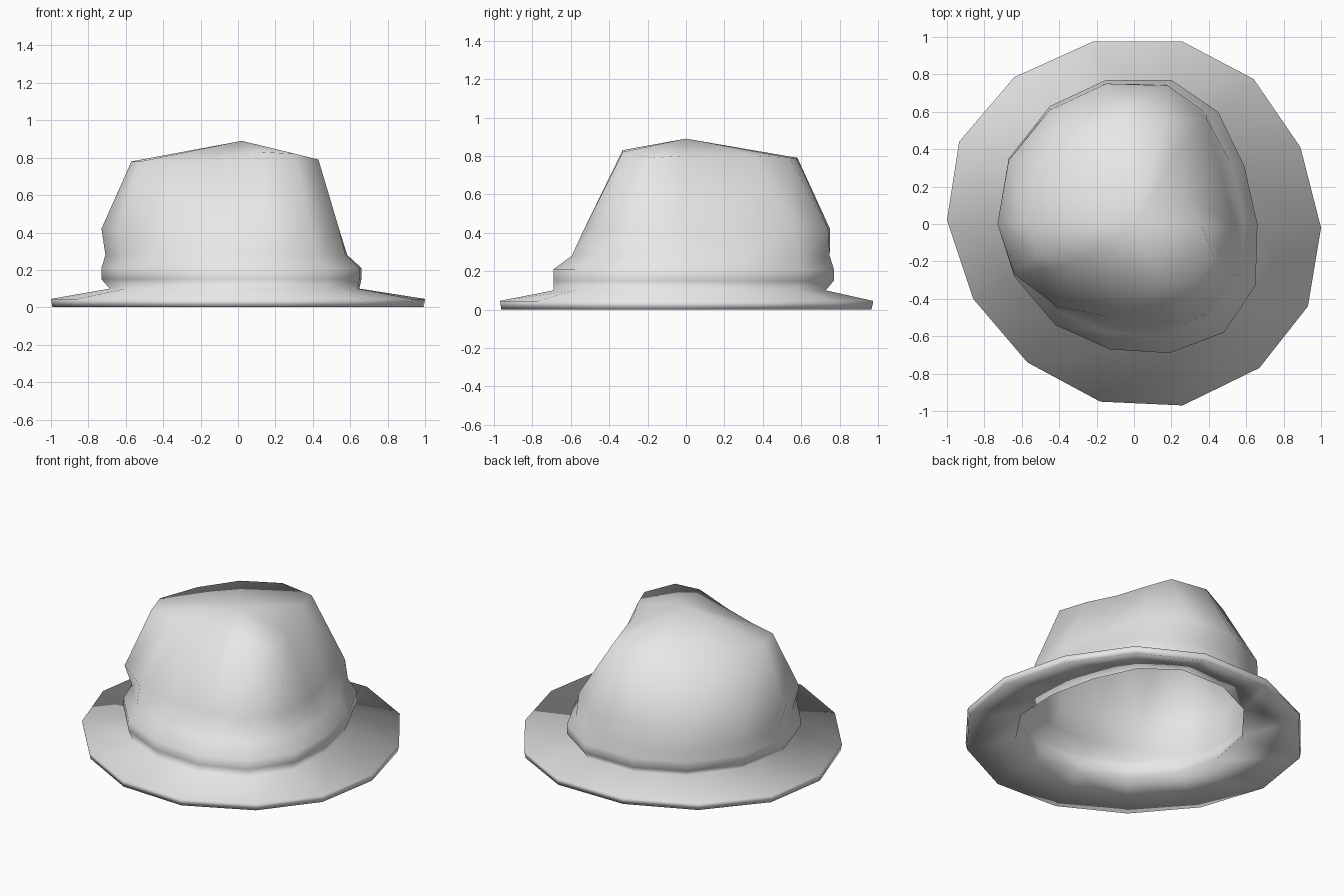
import bpy
import bmesh

cube = bpy.data.objects.get("Cube")
if cube:
    bpy.data.objects.remove(cube)

felt = bpy.data.materials.new("light_grey_felt")
felt.use_nodes = True
grey = (0.8, 0.8, 0.8, 1)
felt.diffuse_color = grey
felt.node_tree.nodes["Principled BSDF"].inputs["Base Color"].default_value = grey

# Hand-shaped outlines seen from above, counter-clockwise from +x
brim_outline = [(1, -.02), (.89, .41), (.64, .775), (.26, .975), (-.22, .975),
                (-.64, .785), (-.935, .44), (-1, .02), (-.86, -.4), (-.57, -.74),
                (-.18, -.95), (.26, -.97), (.67, -.77), (.93, -.44)]
band_outline = [(.66, 0), (.59, .31), (.45, .6), (.2, .77), (-.15, .77),
                (-.45, .63), (-.67, .35), (-.73, 0), (-.64, -.28), (-.42, -.54),
                (-.13, -.67), (.19, -.69), (.48, -.58), (.65, -.33)]
wall_outline = [(.54, -.02), (.47, .26), (.39, .56), (.18, .74), (-.15, .75),
                (-.45, .61), (-.67, .34), (-.73, 0), (-.64, -.27), (-.41, -.44),
                (-.12, -.5), (.16, -.53), (.39, -.48), (.54, -.28)]


def ring(outline, z, sx=1, sy=1, dx=0, dy=0):
    """Place an outline at a height, scaled and shifted."""
    return [(x * sx + dx, y * sy + dy, z) for x, y in outline]


def loft(name, rings, peak):
    """Skin a stack of rings and fan the last one to a peak."""
    bm = bmesh.new()
    loops = [[bm.verts.new(p) for p in points] for points in rings]
    tip = bm.verts.new(peak)
    sides = len(loops[0])
    for k in range(sides):
        n = (k + 1) % sides
        for low, high in zip(loops, loops[1:]):
            bm.faces.new((low[k], low[n], high[n], high[k]))
        bm.faces.new((loops[-1][k], loops[-1][n], tip))
    for face in bm.faces:
        face.smooth = True
    mesh = bpy.data.meshes.new(name)
    bm.to_mesh(mesh)
    bm.free()
    mesh.materials.append(felt)
    obj = bpy.data.objects.new(name, mesh)
    bpy.context.collection.objects.link(obj)
    return obj


# Crown rim: rounded at the back, pinched into a corner at the front
crown_rim = [(.36, -.01, .8), (.27, .17, .8), (.21, .36, .8), (.16, .54, .79),
             (-.08, .58, .79), (-.31, .46, .79), (-.47, .25, .785), (-.57, 0, .78),
             (-.52, -.16, .78), (-.33, -.21, .78), (-.12, -.27, .79),
             (.13, -.33, .83), (.31, -.33, .82), (.43, -.18, .79)]

hat = loft("hat", [
    # Brim edge
    ring(brim_outline, .045),
    # Bulging band
    ring(band_outline, .1, .96, .97, .015, -.02),
    ring(band_outline, .15),
    ring(band_outline, .21),
    ring(band_outline, .28, .93, .92, -.03, .04),
    # Leaning walls and low peaked top
    ring(wall_outline, .42),
    crown_rim,
], peak=(.02, 0, .89))

# Felt thickness, grown inwards
felt_thickness = hat.modifiers.new("felt_thickness", 'SOLIDIFY')
felt_thickness.thickness = .045
felt_thickness.offset = -1
